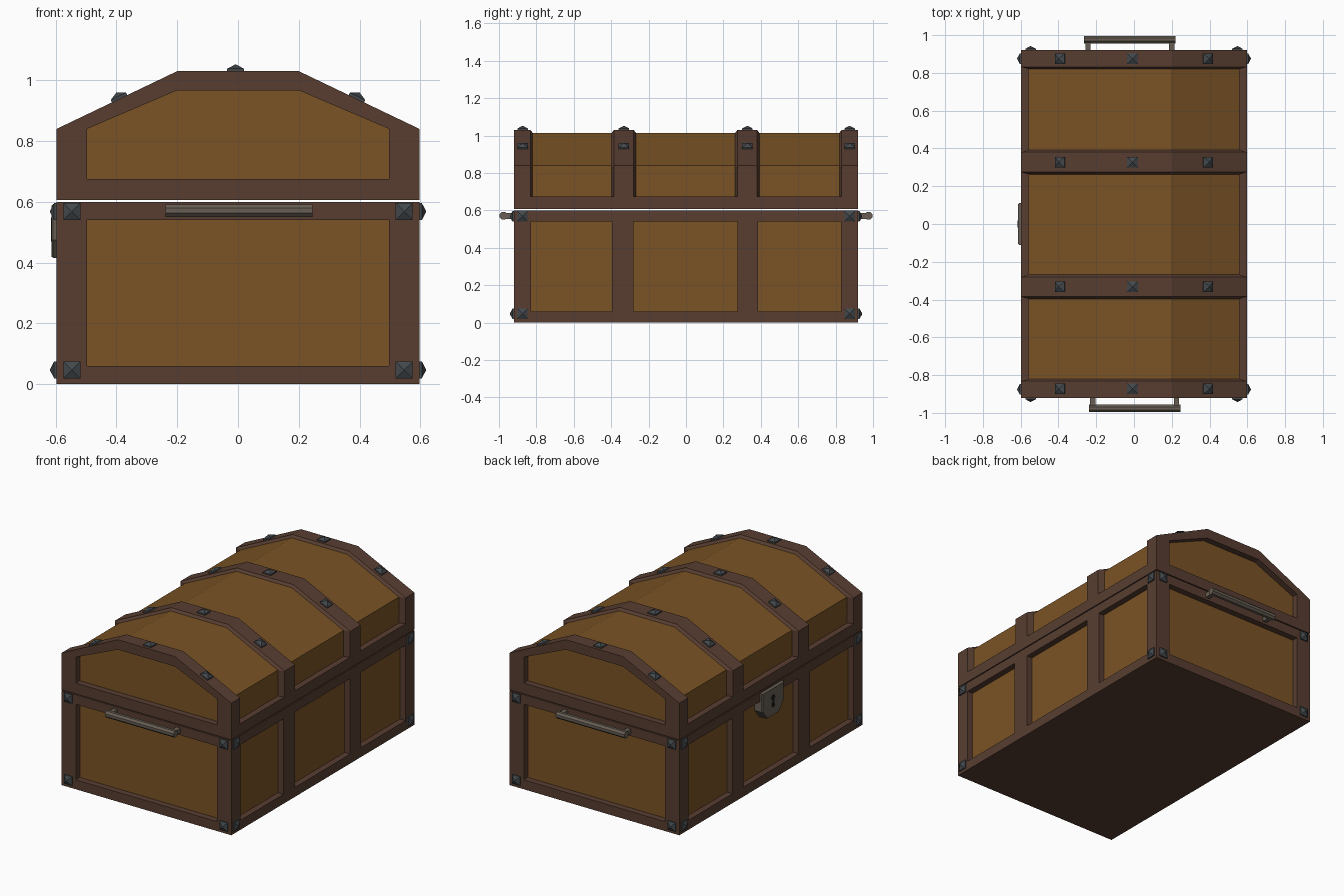
import bpy, bmesh, math
from mathutils import Vector

if "Cube" in bpy.data.objects:
    bpy.data.objects.remove(bpy.data.objects["Cube"])


def mat(name, rgb):
    m = bpy.data.materials.new(name)
    m.diffuse_color = (*rgb, 1)
    m.use_nodes = True
    m.node_tree.nodes["Principled BSDF"].inputs["Base Color"].default_value = m.diffuse_color
    return m


WOOD = mat("golden wood", (0.195, 0.087, 0.018))
FRAME = mat("dark brown frame", (0.098, 0.048, 0.031))
IRON = mat("stud iron", (0.055, 0.064, 0.069))
STEEL = mat("handle steel", (0.138, 0.114, 0.089))
DARK = mat("keyhole black", (0.012, 0.011, 0.010))


def loft(name, rings, material, cap_material=None):
    """Skin consecutive rings and cap both ends; the last cap may differ in colour."""
    bm = bmesh.new()
    vs = [[bm.verts.new(p) for p in r] for r in rings]
    n = len(vs[0])
    for a, b in zip(vs, vs[1:]):
        for i in range(n):
            j = (i + 1) % n
            bm.faces.new((a[i], a[j], b[j], b[i]))
    bm.faces.new(vs[0])
    cap = bm.faces.new(vs[-1])
    if cap_material:
        cap.material_index = 1
    bmesh.ops.recalc_face_normals(bm, faces=bm.faces)
    me = bpy.data.meshes.new(name)
    bm.to_mesh(me)
    bm.free()
    me.materials.append(material)
    if cap_material:
        me.materials.append(cap_material)
    ob = bpy.data.objects.new(name, me)
    bpy.context.collection.objects.link(ob)
    return ob


def box(name, x, y, z, material):
    return loft(name, [[(x[0], y[0], h), (x[1], y[0], h), (x[1], y[1], h), (x[0], y[1], h)]
                       for h in z], material)


def arch(y, half, base, eave, flat, top):
    """Cross-section of the lid at depth y."""
    return [(-half, y, base), (-half, y, eave), (-flat, y, top),
            (flat, y, top), (half, y, eave), (half, y, base)]


def outer(y, base=0.606):
    return arch(y, 0.597, base, 0.84, 0.2, 1.03)


def inner(y, base=0.606):
    return arch(y, 0.558, base, 0.84, 0.195, 1.014)


def panel(y):
    return arch(y, 0.497, 0.675, 0.84, 0.2, 0.967)


def stud(loc, normal, name):
    rings = [[(-r, -r, h), (r, -r, h), (r, r, h), (-r, r, h)]
             for r, h in ((0.028, -0.004), (0.028, 0.008), (0.001, 0.022))]
    ob = loft(name, rings, IRON)
    ob.location = loc
    ob.rotation_mode = 'QUATERNION'
    ob.rotation_quaternion = Vector(normal).to_track_quat('Z', 'Y')


# body: wood core, rails and posts
box("body_panels", (-0.558, 0.558), (-0.88, 0.88), (0.03, 0.57), WOOD)
box("bottom_rail", (-0.597, 0.597), (-0.92, 0.92), (0, 0.06), FRAME)
box("top_rail", (-0.597, 0.597), (-0.92, 0.92), (0.54, 0.6), FRAME)
for sx in (-1, 1):
    xs = sorted((sx * 0.497, sx * 0.597))
    for y0, y1 in ((-0.92, -0.83), (-0.395, -0.28), (0.275, 0.385), (0.83, 0.92)):
        box("body_post", xs, (y0, y1), (0.06, 0.54), FRAME)

# lid: wood core, rim, tapered bands and arched ends with recessed panels
loft("lid_panels", [inner(-0.85, 0.64), inner(0.85, 0.64)], WOOD)
box("lid_rim", (-0.597, 0.597), (-0.9, 0.9), (0.606, 0.675), FRAME)
for y0, y1 in ((-0.385, -0.28), (0.275, 0.38)):
    loft("lid_band", [inner(y0 - 0.012, 0.65), outer(y0, 0.65),
                      outer(y1, 0.65), inner(y1 + 0.012, 0.65)], FRAME)
for s in (-1, 1):
    loft("lid_end", [inner(s * 0.82), outer(s * 0.832), outer(s * 0.92),
                     panel(s * 0.92), panel(s * 0.88)], FRAME, WOOD)

# studs on lid bands
for y in (-0.873, -0.332, 0.328, 0.875):
    stud((-0.008, y, 1.03), (0, 0, 1), "lid_stud")
    for s in (-1, 1):
        stud((s * 0.39, y, 0.94), (s * 0.19, 0, 0.4), "lid_stud")

# studs on body corners
for z in (0.047, 0.568):
    for sx in (-1, 1):
        for sy in (-1, 1):
            stud((sx * 0.547, sy * 0.92, z), (0, sy, 0), "corner_stud")
            stud((sx * 0.597, sy * 0.875, z), (sx, 0, 0), "corner_stud")

# end handles: eight-sided bar on two brackets
for s, cx in ((-1, 0.003), (1, -0.022)):
    bar = []
    for x in (cx - 0.242, cx + 0.242):
        bar.append([(x, s * 0.976 + 0.022 * math.cos(a), 0.571 + 0.022 * math.sin(a))
                    for a in [math.pi / 8 + k * math.pi / 4 for k in range(8)]])
    loft("handle_bar", bar, STEEL)
    for t in (-1, 1):
        x = cx + t * 0.222
        box("handle_bracket", (x - 0.014, x + 0.014), sorted((s * 0.91, s * 0.972)),
            (0.555, 0.585), STEEL)

# lock plate with keyhole on the left side
shield = [(-0.11, 0.592), (0.11, 0.592), (0.11, 0.475), (0.06, 0.415),
          (-0.06, 0.415), (-0.11, 0.475)]
loft("lock_plate", [[(x, y * k, 0.51 + (z - 0.51) * k) for y, z in shield]
                    for x, k in ((-0.55, 1), (-0.608, 1), (-0.614, 0.95))], STEEL)
hole = [(0.018 * math.cos(a), 0.53 + 0.018 * math.sin(a))
        for a in [math.radians(-60 + 30 * k) for k in range(11)]]
hole += [(-0.014, 0.47), (0.014, 0.47)]
loft("keyhole", [[(x, y, z) for y, z in hole] for x in (-0.61, -0.616)], DARK)
